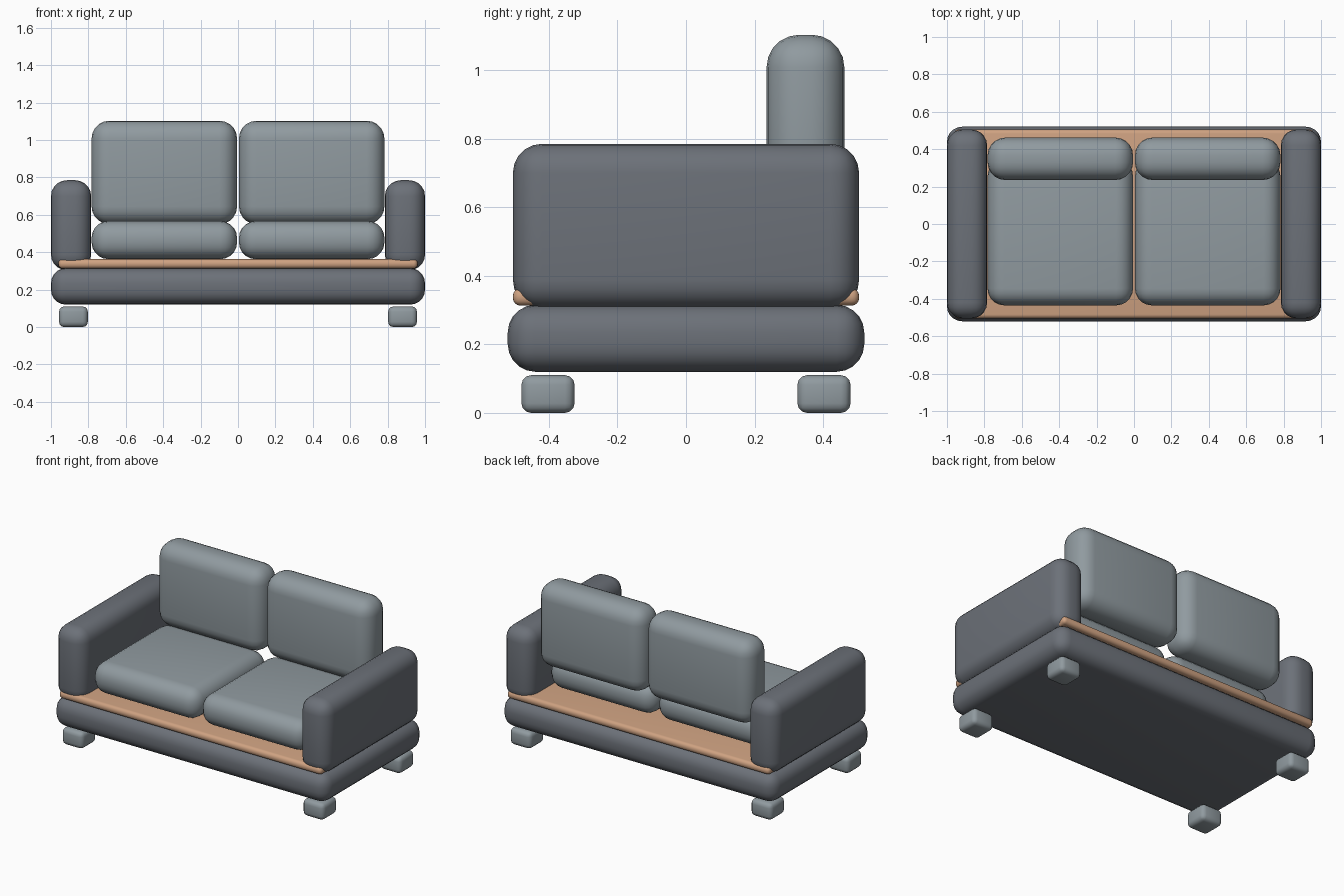
import bpy
from mathutils import Vector

if "Cube" in bpy.data.objects:
    bpy.data.objects.remove(bpy.data.objects["Cube"], do_unlink=True)


def material(name, rgb):
    mat = bpy.data.materials.new(name)
    mat.use_nodes = True
    mat.diffuse_color = (*rgb, 1)
    mat.node_tree.nodes["Principled BSDF"].inputs["Base Color"].default_value = (*rgb, 1)
    return mat


DARK = material("dark grey fabric", (0.15, 0.165, 0.19))
LIGHT = material("light grey fabric", (0.28, 0.325, 0.35))
WOOD = material("tan wood", (0.62, 0.36, 0.22))


def rounded_box(name, low, high, radius, mat, segments=5):
    """Box between two corners with rounded edges."""
    low, high = Vector(low), Vector(high)
    bpy.ops.mesh.primitive_cube_add(size=1, location=(low + high) / 2)
    obj = bpy.context.object
    obj.name = name
    obj.scale = high - low
    bpy.ops.object.transform_apply(location=False, rotation=False, scale=True)
    bevel = obj.modifiers.new("rounding", 'BEVEL')
    bevel.width = radius
    bevel.segments = segments
    bevel.limit_method = 'NONE'
    bpy.ops.object.modifier_apply(modifier=bevel.name)
    obj.data.materials.append(mat)
    bpy.ops.object.shade_smooth_by_angle()
    return obj


def sided_box(name, x0, x1, y, z, radius, mat, segments=5):
    """Matching pair of rounded boxes on the left (+x) and right (-x)."""
    rounded_box("left_" + name, (x0, y[0], z[0]), (x1, y[1], z[1]), radius, mat, segments)
    rounded_box("right_" + name, (-x1, y[0], z[0]), (-x0, y[1], z[1]), radius, mat, segments)


# Upholstered base and wooden deck
rounded_box("base", (-1, -0.52, 0.12), (1, 0.52, 0.315), 0.08, DARK)
rounded_box("deck", (-0.96, -0.505, 0.313), (0.96, 0.505, 0.363), 0.022, WOOD, 4)

# Arms
sided_box("arm", 0.785, 1.0, (-0.505, 0.505), (0.303, 0.785), 0.085, DARK)

# Cushions
sided_box("seat_cushion", 0.005, 0.783, (-0.435, 0.345), (0.363, 0.567), 0.09, LIGHT)
sided_box("back_cushion", 0.005, 0.783, (0.235, 0.462), (0.55, 1.103), 0.095, LIGHT)

# Feet
for end, y in (("front", (-0.48, -0.325)), ("back", (0.325, 0.48))):
    sided_box(end + "_foot", 0.803, 0.957, y, (0, 0.11), 0.028, LIGHT, 3)
